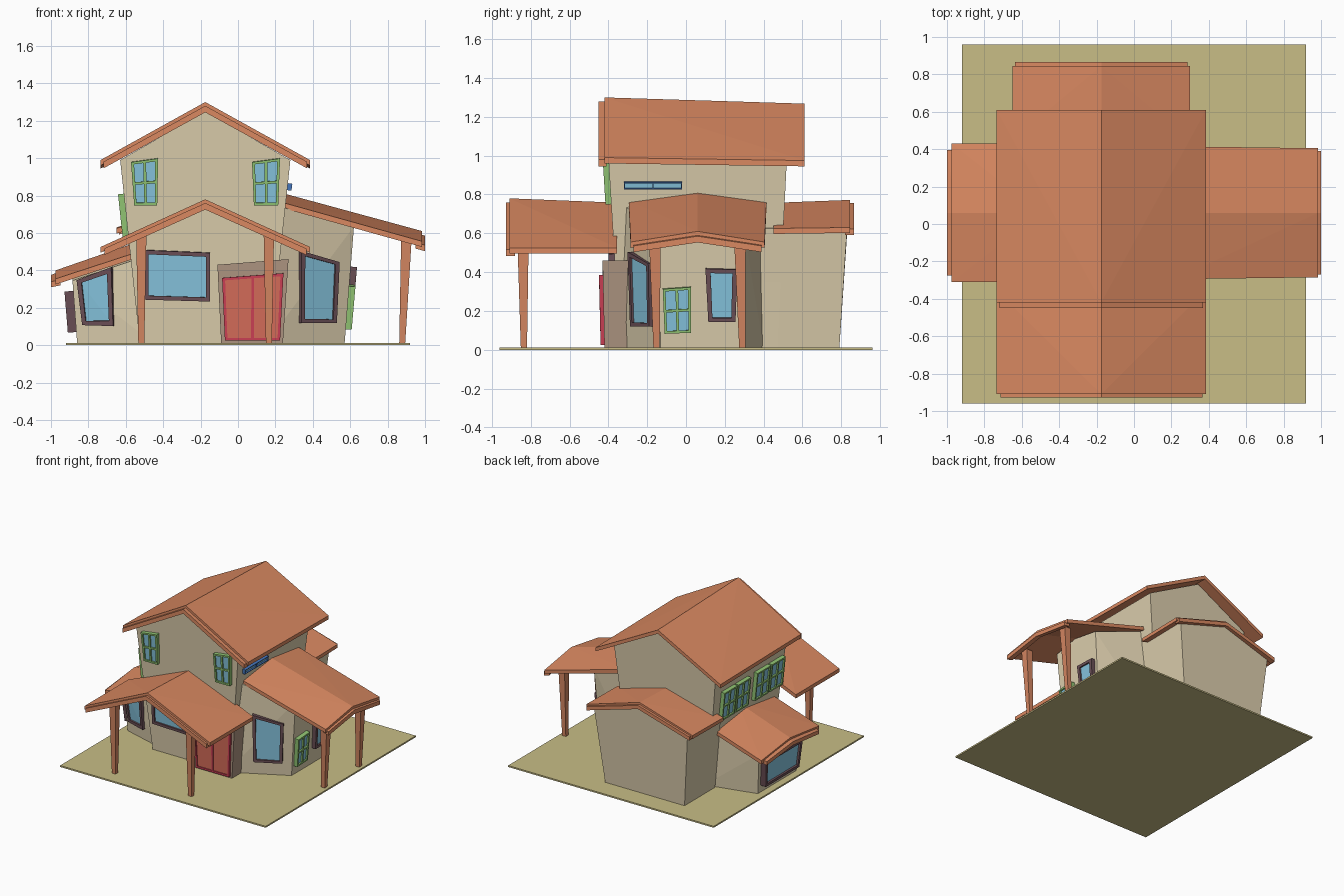
import bpy, bmesh
from mathutils import Vector as V

if "Cube" in bpy.data.objects:
    bpy.data.objects.remove(bpy.data.objects["Cube"])

COL = {"wall": (.72, .62, .42), "roof": (.70, .25, .12), "post": (.66, .24, .12), "ground": (.58, .51, .24),
       "glass": (.24, .56, .74), "green": (.28, .55, .17), "purple": (.15, .08, .095), "blue": (.06, .18, .50),
       "entry": (.42, .30, .22), "red": (.60, .05, .09), "panel": (.66, .15, .10)}
MAT = {}
for key, c in COL.items():
    MAT[key] = bpy.data.materials.new(key)
    MAT[key].diffuse_color = (*c, 1)


def hulls(name, groups, mat):
    """One object made of several convex solids, each given by its corner points."""
    bm = bmesh.new()
    for pts in groups:
        part = bmesh.new()
        for p in pts:
            part.verts.new(p)
        bmesh.ops.convex_hull(part, input=part.verts[:])
        bmesh.ops.dissolve_limit(part, angle_limit=.01, verts=part.verts[:], edges=part.edges[:])
        tmp = bpy.data.meshes.new("part")
        part.to_mesh(tmp)
        bm.from_mesh(tmp)
        bpy.data.meshes.remove(tmp)
        part.free()
    me = bpy.data.meshes.new(name)
    bm.to_mesh(me)
    bm.free()
    ob = bpy.data.objects.new(name, me)
    bpy.context.collection.objects.link(ob)
    me.materials.append(MAT[mat])
    return ob


def rect(x0, x1, y0, y1, z):
    return [(x, y, z) for x in (x0, x1) for y in (y0, y1)]


def roof(name, axis, centre, a, b, thick=.03):
    """Gable roof; each end is (position along axis, half width, ridge z, eave z)."""
    def pt(pos, off, z):
        return (centre + off, pos, z) if axis == "y" else (pos, centre + off, z)
    halves = []
    for s in (-1, 1):
        top = [pt(e[0], o, z) for e in (a, b) for o, z in ((0, e[2]), (s * e[1], e[3]))]
        halves.append(top + [(x, y, z - thick) for x, y, z in top])
    return hulls(name, halves, "roof")


def window(name, quad, frame, cols=1, rows=1, bar=.022, out=.03, inner="glass"):
    """Framed panes on a wall quad (bottom left, bottom right, top right, top left seen from outside)."""
    bl, br, tr, tl = map(V, quad)
    n = (br - bl).cross(tl - bl).normalized()
    w, h = (br - bl).length, (tl - bl).length

    def block(u0, u1, v0, v1, d):
        pts = []
        for u in (u0, u1):
            for v in (v0, v1):
                p = bl.lerp(br, u).lerp(tl.lerp(tr, u), v)
                pts += [p - n * .015, p + n * d]
        return pts
    bu, bv = bar / w, bar / h
    bars = []
    for i in range(cols + 1):
        u = i / cols * (1 - bu)
        bars.append(block(u, u + bu, 0, 1, out))
    for i in range(rows + 1):
        v = i / rows * (1 - bv)
        bars.append(block(0, 1, v, v + bv, out))
    hulls(name + "_frame", bars, frame)
    hulls(name + "_pane", [block(bu / 2, 1 - bu / 2, bv / 2, 1 - bv / 2, out * .6)], inner)


def post(name, x, y, top, dx=0, dy=0):
    hulls(name, [rect(x - .016 - dx, x + .016 - dx, y - .016 - dy, y + .016 - dy, .01)
                 + rect(x - .028, x + .028, y - .03, y + .03, top)], "post")


CX, CY = -.175, .06          # ridge lines of the main house and of the wings

# ground slab
hulls("ground_slab", [rect(-.92, .92, -.96, .96, 0) + rect(-.92, .92, -.96, .96, .012)], "ground")

# main two-storey body, flaring towards the top
hulls("main_walls", [rect(CX - .35, CX + .35, -.34, .47, .01) + rect(CX - .455, CX + .455, -.40, .52, .99)
                     + [(CX, -.415, 1.25), (CX, .53, 1.23)]], "wall")
roof("main_roof", "y", CX, (-.42, .56, 1.30, .99), (.61, .56, 1.268, .975))
roof("main_roof_front_trim", "y", CX, (-.45, .545, 1.28, .98), (-.41, .545, 1.28, .98), .035)

# rear extension
hulls("rear_walls", [rect(CX - .365, CX + .345, .40, .79, .01) + rect(CX - .42, CX + .42, .40, .83, .625)
                     + [(CX, .40, .735), (CX, .84, .745)]], "wall")
roof("rear_roof", "y", CX, (.45, .475, .757, .625), (.845, .475, .772, .63), .028)
roof("rear_roof_trim", "y", CX, (.82, .46, .755, .622), (.865, .46, .755, .622), .03)

# right wing, narrowing outwards
hulls("right_wing_walls", [[(.15, -.35, .01), (.15, .40, .01), (.57, -.13, .01), (.57, .275, .01),
                            (.15, -.35, .76), (.15, .40, .76), (.62, -.15, .635), (.62, .295, .635),
                            (.15, CY, .80), (.62, CY, .675)]], "wall")
roof("right_wing_roof", "x", CY, (.22, .355, .818, .768), (.985, .345, .61, .555))
roof("right_wing_roof_trim", "x", CY, (.95, .33, .60, .548), (1.0, .33, .585, .535), .032)

# left wing
hulls("left_wing_walls", [[(-.45, -.30, .01), (-.45, .41, .01), (-.86, -.18, .01), (-.86, .31, .01),
                           (-.45, -.31, .49), (-.45, .42, .49), (-.885, -.20, .345), (-.885, .33, .345),
                           (-.45, CY, .545), (-.885, CY, .40)]], "wall")
roof("left_wing_roof", "x", CY, (-.50, .37, .565, .51), (-.975, .37, .40, .355))
roof("left_wing_roof_trim", "x", CY, (-.95, .335, .395, .35), (-1.0, .335, .375, .34), .03)

# front porch
roof("porch_roof", "y", CX, (-.91, .56, .78, .525), (-.355, .56, .758, .525))
roof("porch_roof_trim", "y", CX, (-.927, .54, .76, .517), (-.88, .54, .76, .517), .035)
for side, x in (("left", -.517), ("right", .165)):
    post("porch_post_" + side, x, -.84, .61, 0, -.005)

# right wing posts
for side, y, d in (("front", -.16, -.008), ("back", .278, -.012)):
    post("wing_post_" + side, .90, y, .56, .022, d)

# entry block with a double door
hulls("entry_block", [rect(-.09, .24, -.42, -.25, .01)
                      + [(-.11, -.43, .43), (-.11, -.25, .43), (.27, -.43, .46), (.27, -.25, .46)]], "entry")
window("entry_door", [(-.07, -.422, .025), (.225, -.422, .025), (.243, -.43, .385), (-.085, -.43, .36)],
       "red", 2, 1, .014, .018, "panel")


def front_y(z):
    return -.34 - .06 * z


def side_x(z, s):
    return CX + s * (.35 + .107 * z)


# upper front windows
for side, b0, b1, t0, t1 in (("left", -.555, -.432, -.572, -.427), ("right", .085, .215, .075, .225)):
    window("upper_front_window_" + side,
           [(b0, front_y(.75), .75), (b1, front_y(.75), .75), (t1, front_y(1), 1.0), (t0, front_y(.98), .98)],
           "green", 2, 2, .013)

# large front window
window("living_window", [(-.50, front_y(.24), .245), (-.15, front_y(.24), .235),
                         (-.15, front_y(.5), .495), (-.50, front_y(.5), .51)], "purple")

# paired windows high on the left wall
for tag, ya, yb in (("back", .42, .08), ("front", 0, -.36)):
    for k in range(2):
        y0, y1 = ya + (yb - ya) * k * .52, ya + (yb - ya) * (.48 + k * .52)
        window(f"upper_left_window_{tag}_{k + 1}",
               [(side_x(.58, -1), y0, .58), (side_x(.58, -1), y1, .58),
                (side_x(.81, -1), y1, .81), (side_x(.81, -1), y0, .81)], "green", 2, 2, .013)

# slit window high on the right wall
xs = side_x(.85, 1)
window("upper_right_slit", [(xs - .01, -.32, .83), (xs - .01, -.02, .83), (xs - .005, -.02, .867), (xs - .005, -.32, .867)],
       "blue", 2, 1, .006, .03)

# wing windows
window("left_wing_front_window", [(-.825, -.19, .11), (-.66, -.238, .105), (-.67, -.255, .42), (-.855, -.205, .35)], "purple")
window("left_wing_end_window", [(-.87, .28, .07), (-.87, -.15, .07), (-.888, -.17, .29), (-.888, .30, .29)],
       "purple", out=.04)
window("right_wing_front_window", [(.325, -.262, .12), (.515, -.163, .12), (.53, -.168, .445), (.325, -.275, .505)], "purple")
window("right_wing_green_window", [(.578, -.11, .085), (.578, .025, .09), (.598, .025, .325), (.598, -.12, .315)],
       "green", 2, 2, .013)
window("right_wing_end_window", [(.583, .115, .145), (.583, .255, .145), (.606, .265, .415), (.606, .10, .42)], "purple")

for m in bpy.data.materials:
    if m.users and not m.is_grease_pencil:
        m.use_nodes = True
        m.node_tree.nodes["Principled BSDF"].inputs["Base Color"].default_value = m.diffuse_color
